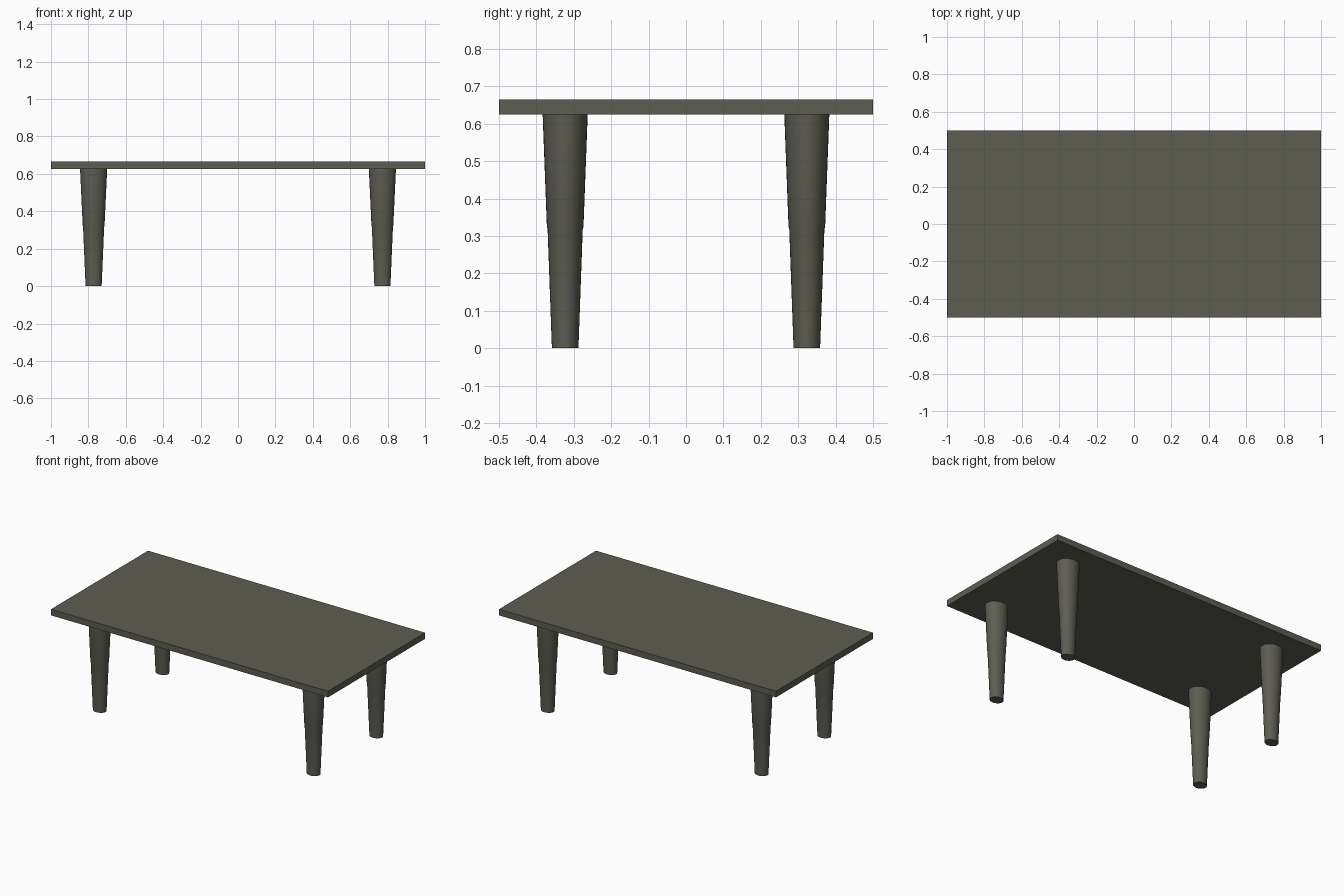
import bpy, bmesh
from math import cos, sin, pi, radians

if "Cube" in bpy.data.objects:
    bpy.data.objects.remove(bpy.data.objects["Cube"])

GREY = bpy.data.materials.new("olive_grey")
GREY.diffuse_color = (0.11, 0.11, 0.085, 1)
GREY.use_nodes = True
GREY.node_tree.nodes["Principled BSDF"].inputs["Base Color"].default_value = GREY.diffuse_color


def finish(name, bm):
    bmesh.ops.recalc_face_normals(bm, faces=bm.faces[:])
    mesh = bpy.data.meshes.new(name)
    bm.to_mesh(mesh)
    bm.free()
    ob = bpy.data.objects.new(name, mesh)
    bpy.context.collection.objects.link(ob)
    mesh.materials.append(GREY)
    return ob


# Tabletop: slab with a shallow inset panel on the underside
def tabletop(z0, z1):
    bm = bmesh.new()
    bmesh.ops.create_cube(bm, size=1)
    for v in bm.verts:
        v.co = (v.co.x * 2, v.co.y, z1 if v.co.z > 0 else z0)
    bm.normal_update()
    under = [f for f in bm.faces if f.normal.z < -0.9]
    bmesh.ops.inset_region(bm, faces=under, thickness=0.08)
    bmesh.ops.translate(bm, verts=under[0].verts[:], vec=(0, 0, 0.002))
    return finish("tabletop", bm)


# Leg: oval taper with a small step halfway; profile is (z, x radius, y radius)
PROFILE = [(0, 0.043, 0.0355), (0.318, 0.0565, 0.047),
           (0.326, 0.0585, 0.0490), (0.627, 0.0725, 0.0603)]


def leg(name, cx, cy, sides=32):
    bm = bmesh.new()
    rings = [[bm.verts.new((cx + rx * cos(2 * pi * i / sides),
                            cy + ry * sin(2 * pi * i / sides), z))
              for i in range(sides)] for z, rx, ry in PROFILE]
    for a, b in zip(rings, rings[1:]):
        for i in range(sides):
            j = (i + 1) % sides
            bm.faces.new((a[i], a[j], b[j], b[i]))
    bm.faces.new(rings[0])
    bm.faces.new(rings[-1])
    ob = finish(name, bm)
    bpy.ops.object.select_all(action='DESELECT')
    ob.select_set(True)
    bpy.context.view_layer.objects.active = ob
    bpy.ops.object.shade_smooth_by_angle(angle=radians(40))


tabletop(0.625, 0.665)
for sx, side in ((-1, "left"), (1, "right")):
    for sy, end in ((-1, "front"), (1, "back")):
        leg(f"{end}_{side}_leg", sx * 0.772, sy * 0.323)
